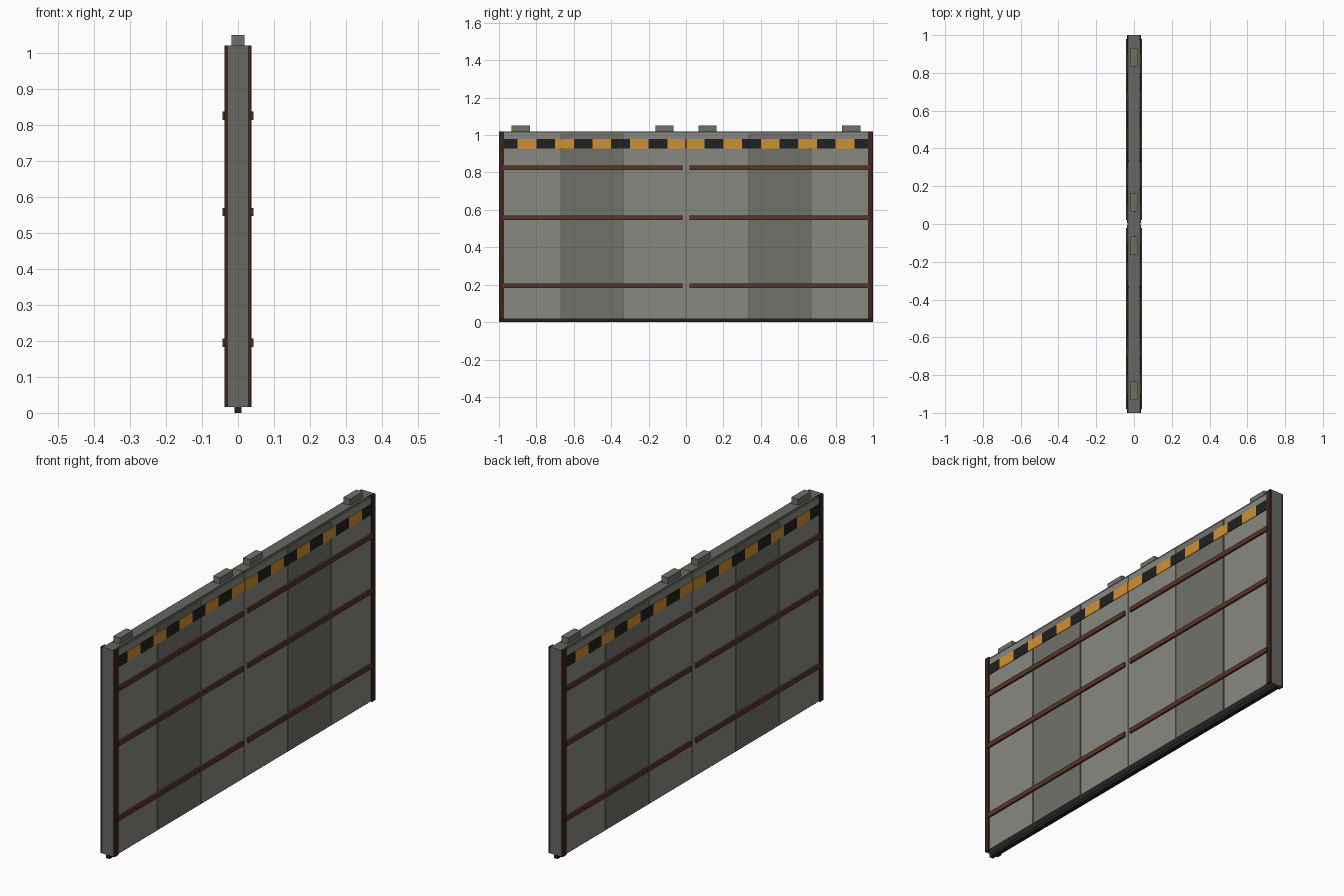
import bpy

if "Cube" in bpy.data.objects:
    bpy.data.objects.remove(bpy.data.objects["Cube"])


def mat(name, r, g, b):
    m = bpy.data.materials.new(name)
    m.diffuse_color = (r, g, b, 1)
    m.use_nodes = True
    m.node_tree.nodes["Principled BSDF"].inputs["Base Color"].default_value = m.diffuse_color
    return m


STEEL = mat("steel", 0.13, 0.14, 0.13)
LIGHT = mat("light_panel", 0.25, 0.25, 0.22)
DARK = mat("dark_panel", 0.17, 0.17, 0.15)
RUST = mat("rust", 0.10, 0.035, 0.02)
DEEP_RUST = mat("deep_rust", 0.045, 0.018, 0.012)
BLACK = mat("black", 0.015, 0.015, 0.015)
AMBER = mat("amber", 0.65, 0.28, 0.03)
BLOCK = mat("block", 0.16, 0.17, 0.14)


def box(name, x, y, z, material):
    """Box from (low, high) ranges on each axis."""
    (x0, x1), (y0, y1), (z0, z1) = (sorted(r) for r in (x, y, z))
    v = [(a, b, c) for a in (x0, x1) for b in (y0, y1) for c in (z0, z1)]
    f = [(0, 1, 3, 2), (4, 6, 7, 5), (0, 4, 5, 1),
         (2, 3, 7, 6), (0, 2, 6, 4), (1, 5, 7, 3)]
    me = bpy.data.meshes.new(name)
    me.from_pydata(v, [], f)
    me.materials.append(material)
    ob = bpy.data.objects.new(name, me)
    bpy.context.collection.objects.link(ob)
    return ob


for s, leaf in ((-1, "left"), (1, "right")):
    def part(name, x, y, z, material):
        return box(f"{leaf}_{name}", x, (s * y[0], s * y[1]), z, material)

    # Leaf core, floor guide and top rollers
    part("core", (-0.028, 0.028), (0.001, 1.0), (0.017, 1.02), STEEL)
    part("floor_guide", (-0.01, 0.01), (0.0, 1.0), (0.0, 0.019), BLACK)
    for i, y in enumerate((0.115, 0.883)):
        part(f"top_block_{i}", (-0.018, 0.018), (y - 0.049, y + 0.049),
             (1.015, 1.05), BLOCK)

    for t, face in ((-1, "back"), (1, "front")):
        # Three cladding panels with narrow grooves between them
        for i in range(3):
            part(f"{face}_panel_{i}", (t * 0.027, t * 0.034),
                 (i / 3 + 0.003, (i + 1) / 3 - 0.003), (0.02, 1.01),
                 DARK if i == 1 else LIGHT)
        # Outer edge post
        part(f"{face}_edge_post", (t * 0.027, t * 0.038), (0.973, 1.0),
             (0.017, 1.02), DEEP_RUST)
        # Horizontal ribs
        for i, z in enumerate((0.195, 0.558, 0.825)):
            part(f"{face}_rib_{i}", (t * 0.03, t * 0.043), (0.02, 0.98),
                 (z - 0.0115, z + 0.0115), RUST)
        # Hazard stripe blocks
        for i in range(10):
            part(f"{face}_hazard_{i}", (t * 0.03, t * 0.0365),
                 (i * 0.1 + (0.002 if i == 0 else 0), min(i * 0.1 + 0.1, 0.99)),
                 (0.927, 0.978), BLACK if i % 2 else AMBER)
